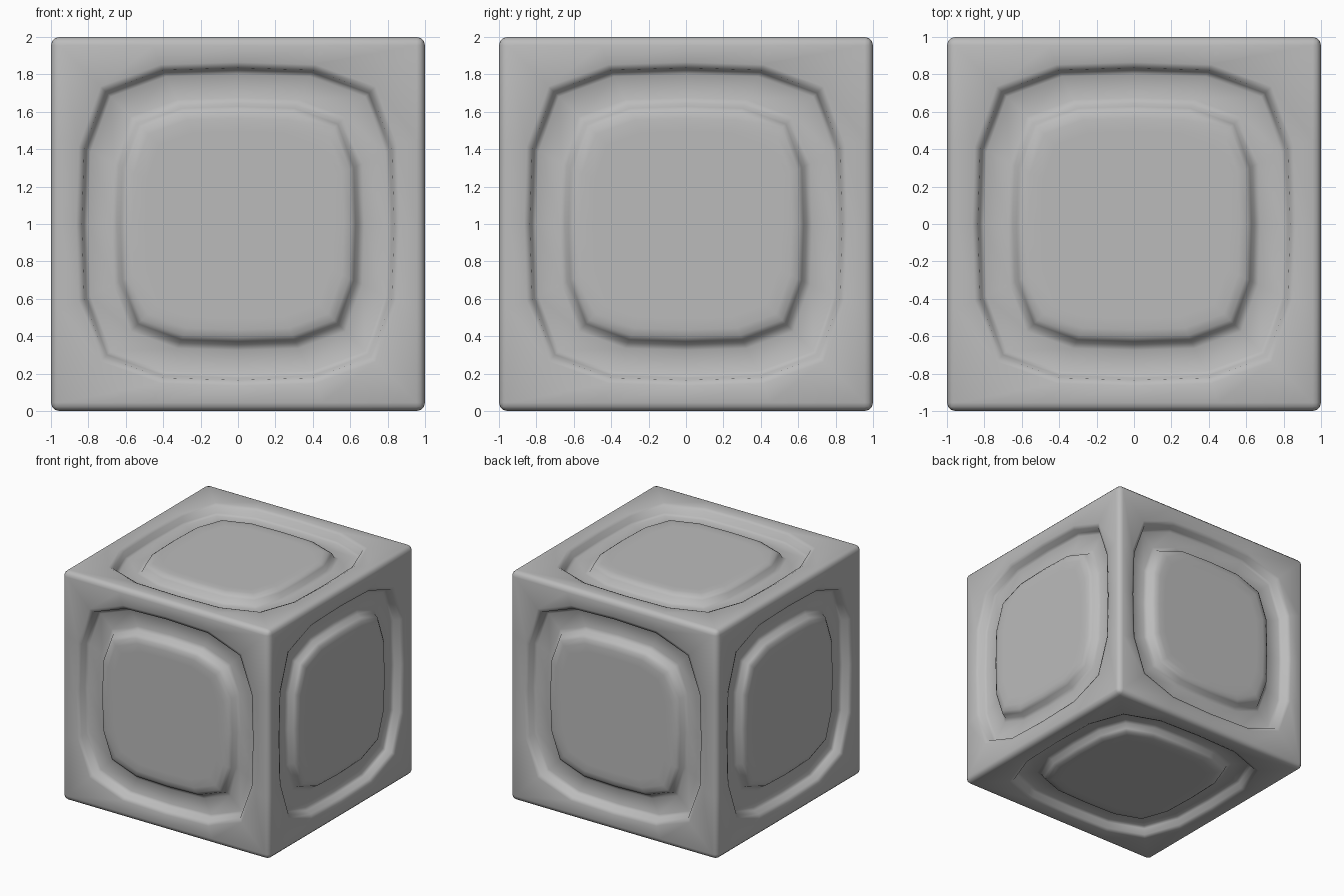
import bpy, bmesh, math
from mathutils import Matrix, Vector

cube = bpy.data.objects.get("Cube")
if cube:
    bpy.data.objects.remove(cube, do_unlink=True)

# One material for the whole block
grey = bpy.data.materials.new("plain_grey")
grey.use_nodes = True
colour = (0.5, 0.5, 0.5, 1)
grey.diffuse_color = colour
grey.node_tree.nodes["Principled BSDF"].inputs["Base Color"].default_value = colour

# Quarter outlines, repeated by quarter turns
SQUARE = [(1, 0), (1, 0.45), (1, 1), (0.45, 1)]
ROUNDED = [(1, 0), (0.985, 0.48), (0.85, 0.85), (0.48, 0.985)]

# Rim, groove and panel: half width and distance from the block's centre
PROFILE = [(0.865, 1.0), (0.835, 0.985), (0.823, 0.935), (0.80, 0.922),
           (0.675, 0.922), (0.645, 0.935), (0.628, 0.975), (0.605, 0.992),
           (0.565, 1.0), (0.50, 1.0)]


def ring(bm, quarter, size, height, turn):
    points = []
    for k in range(4):
        spin = Matrix.Rotation(k * math.pi / 2, 3, 'Z')
        for x, y in quarter:
            points.append(bm.verts.new(turn @ (spin @ Vector((x * size, y * size, height)))))
    return points


def block_side(bm, turn):
    loops = [ring(bm, SQUARE, 1, 1, turn)]
    loops += [ring(bm, ROUNDED, s, h, turn) for s, h in PROFILE]
    for a, b in zip(loops, loops[1:]):
        for i in range(len(a)):
            j = (i + 1) % len(a)
            bm.faces.new((a[i], a[j], b[j], b[i]))
    bm.faces.new(loops[-1])


# Six matching sides joined into one block
bm = bmesh.new()
for k in range(4):
    block_side(bm, Matrix.Rotation(k * math.pi / 2, 3, 'X'))
for sign in (-1, 1):
    block_side(bm, Matrix.Rotation(sign * math.pi / 2, 3, 'Y'))
bmesh.ops.remove_doubles(bm, verts=bm.verts, dist=0.0005)
bmesh.ops.recalc_face_normals(bm, faces=bm.faces)

# Soften the twelve outer edges
outer = [e for e in bm.edges
         if sum(all(abs(v.co[a] - s) < 0.001 for v in e.verts)
                for a in range(3) for s in (-1, 1)) == 2]
bmesh.ops.bevel(bm, geom=outer, offset=0.045, offset_type='OFFSET',
                segments=3, profile=0.5, affect='EDGES')
bmesh.ops.translate(bm, verts=bm.verts, vec=(0, 0, 1))

mesh = bpy.data.meshes.new("panelled_block")
bm.to_mesh(mesh)
bm.free()
mesh.materials.append(grey)
block = bpy.data.objects.new("panelled_block", mesh)
bpy.context.collection.objects.link(block)

bpy.ops.object.select_all(action='DESELECT')
block.select_set(True)
bpy.context.view_layer.objects.active = block
bpy.ops.object.shade_smooth_by_angle(angle=math.radians(85))
